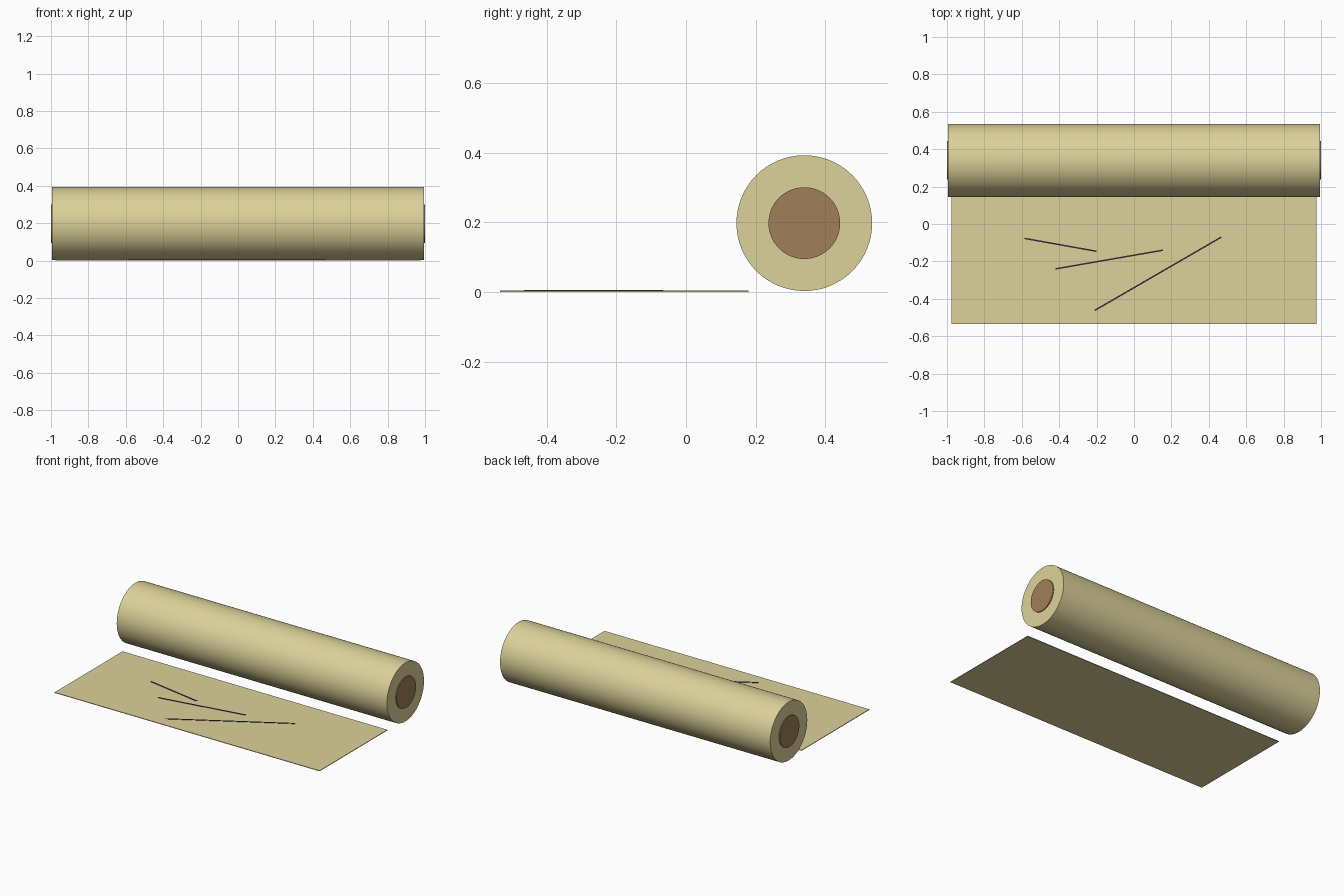
import bpy
import math
from mathutils import Vector

default = bpy.data.objects.get("Cube")
if default:
    bpy.data.objects.remove(default, do_unlink=True)


def make_material(name, rgb):
    mat = bpy.data.materials.new(name)
    mat.use_nodes = True
    mat.diffuse_color = (*rgb, 1)
    shader = mat.node_tree.nodes["Principled BSDF"]
    shader.inputs["Base Color"].default_value = (*rgb, 1)
    shader.inputs["Roughness"].default_value = 0.9
    return mat


parchment = make_material("parchment", (0.72, 0.64, 0.32))
wood = make_material("brown wood", (0.35, 0.21, 0.10))
ink = make_material("dark ink", (0.03, 0.025, 0.03))


def finish(name, mat):
    obj = bpy.context.object
    obj.name = obj.data.name = name
    obj.data.materials.append(mat)
    return obj


def rod(name, radius, length, mat):
    """Smooth cylinder lying along x on the roll's axis."""
    bpy.ops.mesh.primitive_cylinder_add(
        vertices=64, radius=radius, depth=length,
        location=(0, 0.34, 0.198), rotation=(0, math.pi / 2, 0))
    obj = finish(name, mat)
    bpy.ops.object.transform_apply(location=False, rotation=True, scale=True)
    bpy.ops.object.shade_smooth_by_angle(angle=math.radians(30))
    return obj


def plate(name, center, size, angle, mat):
    """Thin flat box, turned about z."""
    bpy.ops.mesh.primitive_cube_add(size=1, location=center, rotation=(0, 0, angle))
    obj = finish(name, mat)
    obj.scale = size
    bpy.ops.object.transform_apply(location=False, rotation=True, scale=True)
    return obj


# Rolled part with the wooden core showing at both ends
rod("parchment_roll", 0.195, 1.988, parchment)
rod("wooden_core", 0.103, 2.0, wood)

# Unrolled sheet lying on the ground
SHEET_TOP = 0.004
plate("unrolled_sheet", (0, -0.178, SHEET_TOP / 2), (1.95, 0.714, SHEET_TOP), 0, parchment)

# Ink strokes drawn on the sheet
strokes = {
    "short_stroke": ((-0.585, -0.077), (-0.2, -0.146)),
    "middle_stroke": ((-0.42, -0.24), (0.155, -0.14)),
    "long_stroke": ((-0.21, -0.462), (0.467, -0.07)),
}
for name, (start, end) in strokes.items():
    a, b = Vector(start), Vector(end)
    span, mid = b - a, (a + b) / 2
    plate(name, (mid.x, mid.y, SHEET_TOP + 0.001), (span.length, 0.008, 0.003),
          math.atan2(span.y, span.x), ink)
